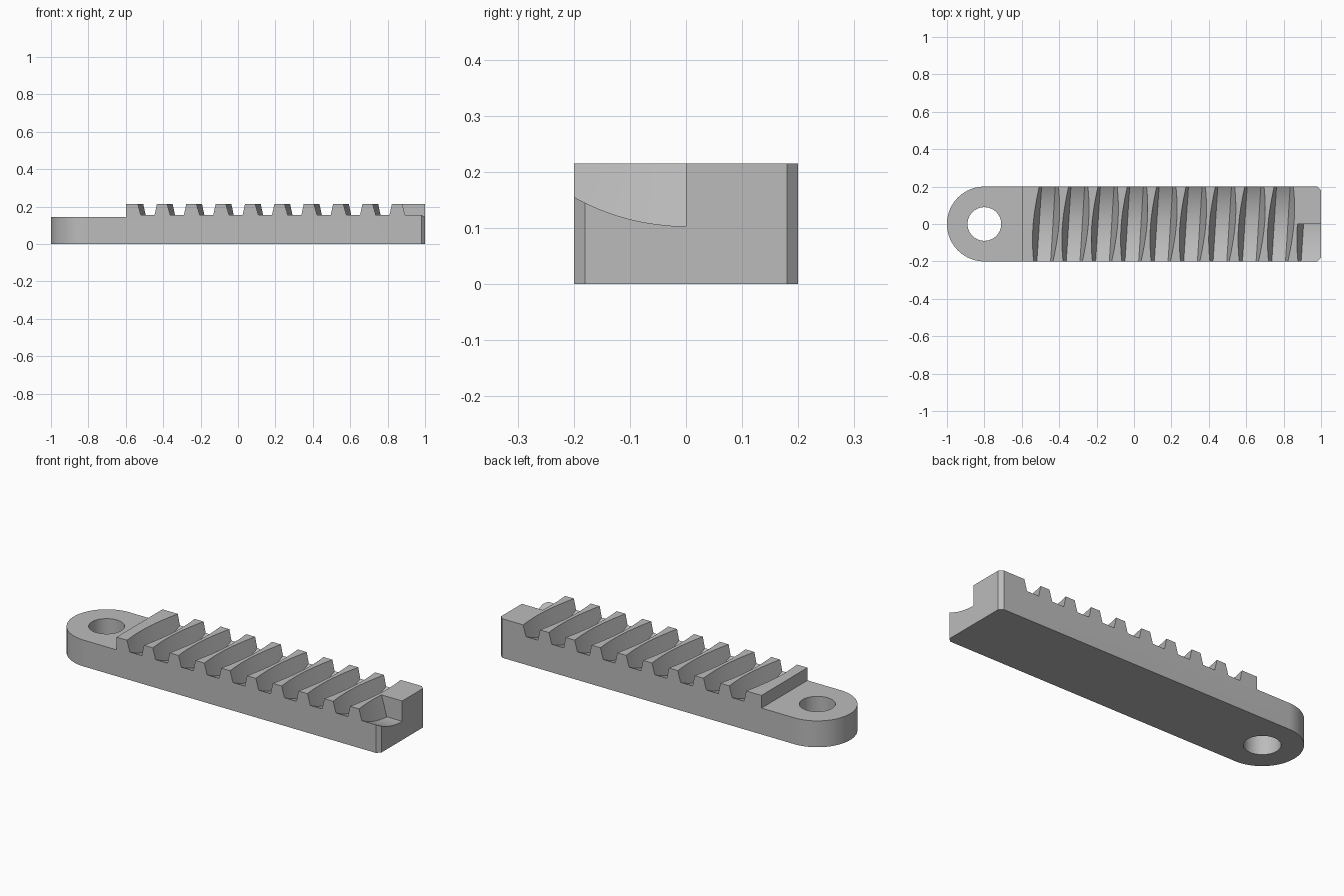
import bpy, bmesh
from math import sin, cos, pi, radians

old = bpy.data.objects.get("Cube")
if old:
    bpy.data.objects.remove(old, do_unlink=True)

mat = bpy.data.materials.new("plain_grey")
mat.use_nodes = True
GREY = (0.5, 0.5, 0.5, 1)
mat.diffuse_color = GREY
mat.node_tree.nodes["Principled BSDF"].inputs["Base Color"].default_value = GREY

PITCH, AXIS_Z, ROOT_R, INNER_R = 0.157, 0.513, 0.41, 0.28
ROOT_HALF, FLANK = 0.0365, 0.29      # groove floor half width, flank slope
TOP, EYE_TOP, HALF_W = 0.215, 0.145, 0.2


def loft(name, rings):
    """Closed solid through matching rings of points."""
    bm = bmesh.new()
    loops = [[bm.verts.new(p) for p in ring] for ring in rings]
    n = len(loops[0])
    for a, b in zip(loops, loops[1:]):
        for i in range(n):
            j = (i + 1) % n
            bm.faces.new((a[i], a[j], b[j], b[i]))
    bm.faces.new(loops[0][::-1])
    bm.faces.new(loops[-1])
    bmesh.ops.recalc_face_normals(bm, faces=bm.faces)
    mesh = bpy.data.meshes.new(name)
    bm.to_mesh(mesh)
    bm.free()
    mesh.materials.append(mat)
    obj = bpy.data.objects.new(name, mesh)
    bpy.context.collection.objects.link(obj)
    return obj


def prism(name, outline, z0, z1):
    return loft(name, [[(x, y, z) for x, y in outline] for z in (z0, z1)])


def arc(cx, r, a0, a1, steps):
    angles = [radians(a0 + (a1 - a0) * i / steps) for i in range(steps + 1)]
    return [(cx + r * cos(a), r * sin(a)) for a in angles]


def groove(name, xc, a0, a1, steps, open_end=None):
    """Worm-thread groove sweeping around an axis above the rack."""
    rings = []
    for i in range(steps + 1):
        a = radians(a0 + (a1 - a0) * i / steps)
        mid = xc + PITCH * a / (2 * pi)
        ring = []
        for r, side in ((ROOT_R, -1), (ROOT_R, 1), (INNER_R, 1), (INNER_R, -1)):
            half = ROOT_HALF + FLANK * (ROOT_R - r)
            x = open_end if open_end and side > 0 else mid + side * half
            ring.append((x, r * sin(a), AXIS_Z - r * cos(a)))
        rings.append(ring)
    return loft(name, rings)


# Bar with a rounded eye end and chamfered square end
outline = arc(-0.8, HALF_W, 90, 270, 40)
outline += [(0.98, -HALF_W), (1, -0.18), (1, 0.18), (0.98, HALF_W)]
rack = prism("worm_rack", outline, 0, TOP)

# Cutters: lowered eye, pin hole, thread grooves and open end pocket
cutters = [
    prism("eye_step_cutter", [(-1.2, -0.4), (-0.6, -0.4), (-0.6, 0.4), (-1.2, 0.4)], EYE_TOP, 0.5),
    prism("pin_hole_cutter", arc(-0.8, 0.09, 0, 352.5, 47), -0.1, 0.4),
]
first = -0.47
for i in range(9):
    cutters.append(groove("groove_cutter", first + i * PITCH, -45, 45, 24))
cutters.append(groove("end_pocket_cutter", first + 9 * PITCH, -45, 0, 12, open_end=1.1))

for cutter in cutters:
    cutter.hide_render = True
    mod = rack.modifiers.new("cut", 'BOOLEAN')
    mod.operation = 'DIFFERENCE'
    mod.solver = 'EXACT'
    mod.object = cutter

# Bake the cuts and drop the cutters
bpy.context.view_layer.update()
graph = bpy.context.evaluated_depsgraph_get()
baked = bpy.data.meshes.new_from_object(rack.evaluated_get(graph))
rack.modifiers.clear()
rack.data = baked
for cutter in cutters:
    bpy.data.objects.remove(cutter, do_unlink=True)

bpy.ops.object.select_all(action='DESELECT')
rack.select_set(True)
bpy.context.view_layer.objects.active = rack
bpy.ops.object.shade_smooth_by_angle(angle=radians(20))
